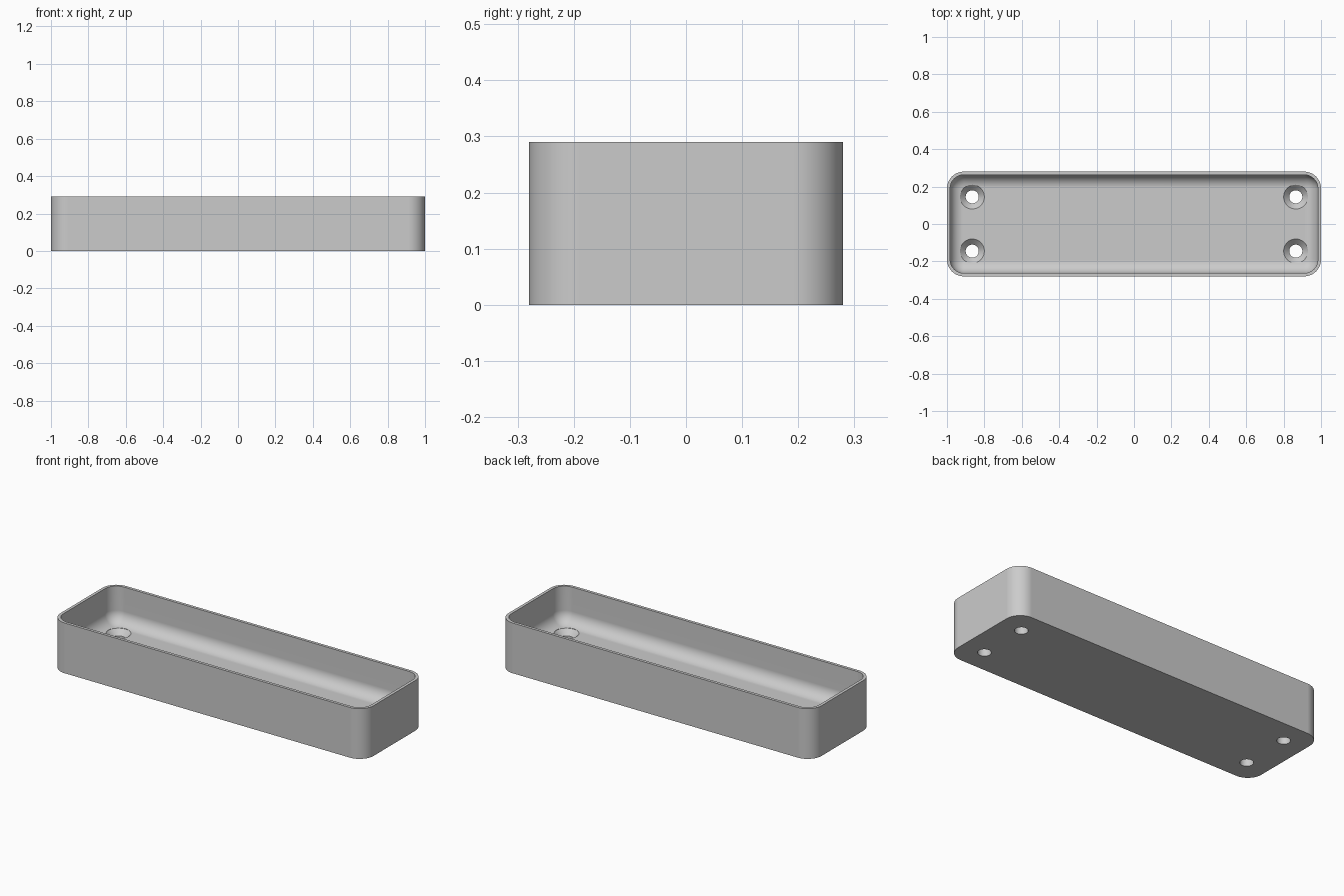
import bpy, bmesh
from math import sin, cos, pi

cube = bpy.data.objects.get("Cube")
if cube:
    bpy.data.objects.remove(cube, do_unlink=True)

HALF_X, HALF_Y, HEIGHT = 1.0, 0.28, 0.29
CORNER, WALL, FLOOR, FILLET = 0.09, 0.017, 0.08, 0.07

grey = bpy.data.materials.new("plain grey")
grey.use_nodes = True
colour = (0.6, 0.6, 0.6, 1)
grey.diffuse_color = colour
grey.node_tree.nodes["Principled BSDF"].inputs["Base Color"].default_value = colour


def rounded_rect(inset, z, steps=12):
    """Outline of the tray, moved inwards by inset."""
    r = CORNER - inset
    cx, cy = HALF_X - CORNER, HALF_Y - CORNER
    points = []
    for quarter, (sx, sy) in enumerate([(1, 1), (-1, 1), (-1, -1), (1, -1)]):
        for i in range(steps + 1):
            a = (quarter + i / steps) * pi / 2
            points.append((sx * cx + r * cos(a), sy * cy + r * sin(a), z))
    return points


def circle(x, y, r, z, sides=40):
    return [(x + r * cos(2 * pi * i / sides), y + r * sin(2 * pi * i / sides), z)
            for i in range(sides)]


def loft(name, rings):
    """Closed solid skinned through a stack of matching rings."""
    bm = bmesh.new()
    loops = [[bm.verts.new(p) for p in ring] for ring in rings]
    for low, high in zip(loops, loops[1:]):
        for i in range(len(low)):
            j = (i + 1) % len(low)
            bm.faces.new((low[i], low[j], high[j], high[i]))
    bm.faces.new(loops[0][::-1])
    bm.faces.new(loops[-1])
    bmesh.ops.recalc_face_normals(bm, faces=bm.faces)
    mesh = bpy.data.meshes.new(name)
    bm.to_mesh(mesh)
    bm.free()
    mesh.materials.append(grey)
    obj = bpy.data.objects.new(name, mesh)
    bpy.context.collection.objects.link(obj)
    return obj


# Tray: outer wall, rim, inner wall, floor fillet
rings = [rounded_rect(0, 0), rounded_rect(0, HEIGHT), rounded_rect(WALL, HEIGHT)]
for i in range(11):
    a = i / 10 * pi / 2
    rings.append(rounded_rect(WALL + FILLET * (1 - cos(a)),
                              FLOOR + FILLET * (1 - sin(a))))
tray = loft("tray", rings)
bpy.context.view_layer.objects.active = tray
tray.select_set(True)

# Countersunk screw holes
for sx in (-1, 1):
    for sy in (-1, 1):
        profile = [(0.035, -0.05), (0.035, 0.05), (0.065, FLOOR), (0.065, 0.2)]
        cutter = loft("hole_cutter", [circle(sx * 0.865, sy * 0.145, r, z)
                                      for r, z in profile])
        cutter.hide_render = True
        cut = tray.modifiers.new("screw hole", 'BOOLEAN')
        cut.operation, cut.solver, cut.object = 'DIFFERENCE', 'EXACT', cutter
        bpy.ops.object.modifier_apply(modifier=cut.name)
        bpy.data.objects.remove(cutter, do_unlink=True)

bpy.ops.object.shade_smooth_by_angle(angle=pi / 6)
normals = tray.modifiers.new("even shading", 'WEIGHTED_NORMAL')
normals.keep_sharp = True
